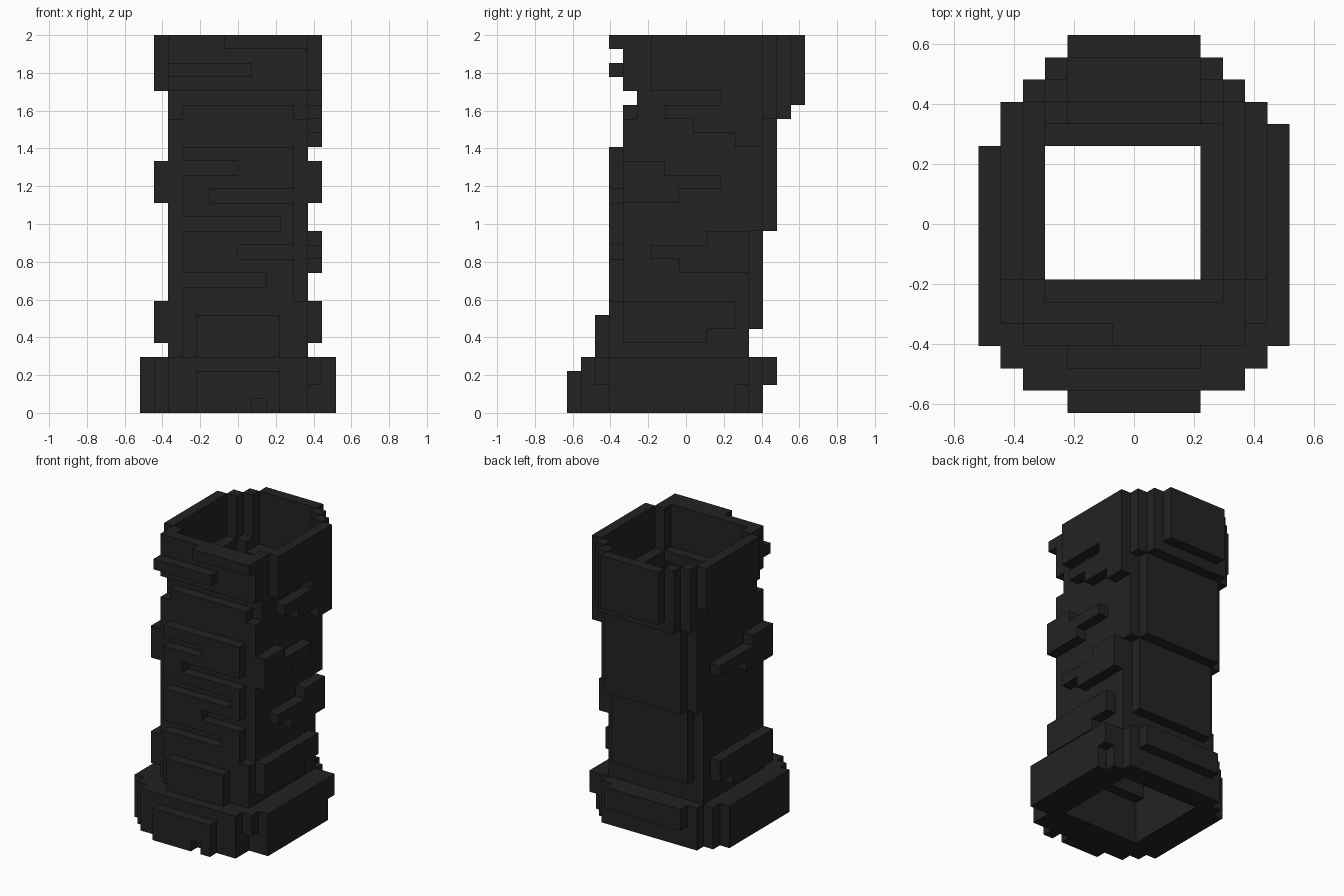
import bpy
import bmesh
from mathutils import Vector

cube = bpy.data.objects.get("Cube")
if cube:
    bpy.data.objects.remove(cube, do_unlink=True)

U = 2 / 27          # edge length of one block
cells = set()       # filled blocks; y counts 0..17 from the front


def block(x0, x1, y0, y1, z0, z1):
    return {(x, y, z) for x in range(x0, x1) for y in range(y0, y1) for z in range(z0, z1)}


def fill(*box):
    cells.update(block(*box))


def carve(*box):
    cells.difference_update(block(*box))


def fill_wide(w, y0, y1, z0, z1):
    fill(-w, w, y0, y1, z0, z1)


def carve_wide(w, y0, y1, z0, z1):
    carve(-w, w, y0, y1, z0, z1)


# Base: stepped octagonal plinth
for w, y0, y1, z0, z1 in [(3, 0, 14, 0, 3), (5, 1, 14, 0, 4), (6, 2, 13, 0, 4),
                          (7, 3, 12, 0, 4), (4, 12, 15, 2, 4)]:
    fill_wide(w, y0, y1, z0, z1)
fill(6, 7, 12, 13, 2, 4)
carve(1, 2, 0, 1, 0, 1)
carve(5, 6, 2, 3, 0, 2)

# Shaft: body leaning back in steps
for w, y0, y1, z0, z1 in [(5, 4, 13, 4, 13), (4, 4, 14, 6, 13),
                          (5, 4, 14, 13, 21), (4, 4, 15, 13, 21),
                          (5, 5, 15, 21, 23), (4, 4, 16, 21, 22)]:
    fill_wide(w, y0, y1, z0, z1)

# Front plate with grooves cut in from alternating sides
fill_wide(4, 3, 4, 4, 19)
fill_wide(3, 2, 3, 4, 7)
fill(3, 5, 3, 4, 4, 8)
for x0, x1, z in [(-4, 2, 9), (0, 4, 11), (-4, 3, 13), (-2, 4, 15), (-4, 0, 17)]:
    carve(x0, x1, 3, 4, z, z + 1)

# Raised bands on both sides, as (y start, y end, z start, z end)
right_bands = [(4, 12, 6, 8), (4, 10, 5, 6),
               (8, 13, 10, 11), (6, 13, 11, 12), (10, 13, 12, 13),
               (4, 8, 15, 16), (4, 11, 16, 17), (4, 7, 17, 18),
               (12, 14, 19, 20), (9, 14, 20, 21), (7, 14, 21, 22), (11, 14, 22, 23)]
left_bands = [(4, 12, 6, 8), (4, 10, 5, 6),
              (4, 8, 15, 16), (4, 12, 16, 17), (4, 7, 17, 18)]
for band in right_bands:
    fill(5, 6, *band)
for band in left_bands:
    fill(-6, -5, *band)

# Top collar: rounded rim with two short front strips
for w, y0, y1, z0 in [(5, 4, 15, 23), (6, 6, 14, 23), (4, 6, 16, 22), (3, 6, 17, 22)]:
    fill_wide(w, y0, y1, z0, 27)
fill(-5, 1, 3, 4, 24, 25)
fill(-1, 5, 3, 4, 26, 27)

# Hollow core
for w, y0, y1, z0, z1 in [(4, 4, 12, 0, 4), (4, 5, 12, 4, 6), (4, 5, 13, 6, 13),
                          (4, 5, 13, 13, 22), (3, 5, 14, 13, 22), (4, 6, 14, 22, 23),
                          (5, 6, 14, 23, 27), (4, 5, 15, 23, 27), (3, 6, 16, 22, 27)]:
    carve_wide(w, y0, y1, z0, z1)
fill(3, 4, 5, 12, 4, 6)

mat = bpy.data.materials.new("charcoal")
mat.use_nodes = True
colour = (0.0165, 0.0165, 0.0165, 1)
mat.diffuse_color = colour
mat.node_tree.nodes["Principled BSDF"].inputs["Base Color"].default_value = colour


def build(name, z0, z1):
    """Skin the exposed sides of the blocks between two heights."""
    bm = bmesh.new()
    verts = {}

    def vert(p):
        key = tuple(p)
        if key not in verts:
            verts[key] = bm.verts.new((p[0] * U, (p[1] - 8.5) * U, p[2] * U))
        return verts[key]

    for c in sorted(cells):
        if not z0 <= c[2] < z1:
            continue
        for axis in range(3):
            for side in (0, 1):
                step = [0, 0, 0]
                step[axis] = 2 * side - 1
                if tuple(a + b for a, b in zip(c, step)) in cells:
                    continue
                loop = [(0, 0), (1, 0), (1, 1), (0, 1)]
                corners = []
                for a, b in (loop if side else loop[::-1]):
                    p = list(c)
                    p[axis] += side
                    p[(axis + 1) % 3] += a
                    p[(axis + 2) % 3] += b
                    corners.append(vert(p))
                bm.faces.new(corners)
    # Merge coplanar squares into clean flat faces
    bmesh.ops.dissolve_limit(bm, angle_limit=0.01, verts=bm.verts[:], edges=bm.edges[:])
    mesh = bpy.data.meshes.new(name)
    bm.to_mesh(mesh)
    bm.free()
    mesh.materials.append(mat)
    obj = bpy.data.objects.new(name, mesh)
    bpy.context.collection.objects.link(obj)


build("base_plinth", 0, 4)
build("leaning_shaft", 4, 22)
build("top_collar", 22, 27)
